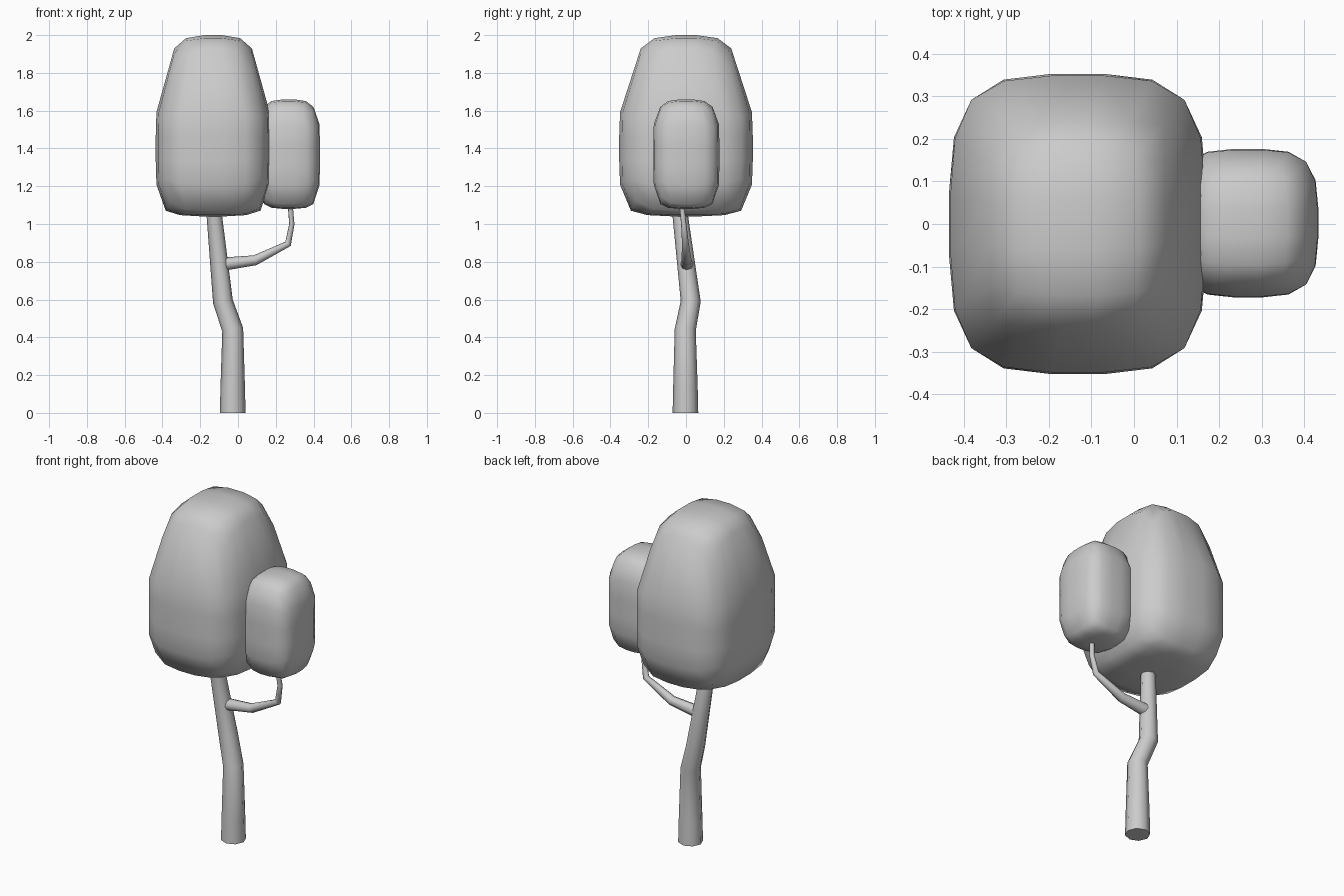
import bpy, bmesh

if "Cube" in bpy.data.objects:
    bpy.data.objects.remove(bpy.data.objects["Cube"])


def lerp_table(table, u):
    """Piecewise linear lookup of (z, taper) from rows (u, z, taper)."""
    for (u0, *a), (u1, *b) in zip(table, table[1:]):
        if u <= u1:
            break
    t = (u - u0) / (u1 - u0)
    return [p + (q - p) * t for p, q in zip(a, b)]


def foliage(name, center, half, table, power=3.6):
    """Gridded cube rounded to a superellipsoid, then shaped vertically."""
    bm = bmesh.new()
    bmesh.ops.create_cube(bm, size=2)
    bmesh.ops.subdivide_edges(bm, edges=bm.edges[:], cuts=4, use_grid_fill=True)
    for v in bm.verts:
        v.co /= sum(abs(c) ** power for c in v.co) ** (1 / power)
        z, taper = lerp_table(table, v.co.z)
        v.co = (center[0] + v.co.x * half[0] * taper,
                center[1] + v.co.y * half[1] * taper, z)
    for f in bm.faces:
        f.smooth = True
    mesh = bpy.data.meshes.new(name)
    bm.to_mesh(mesh)
    bm.free()
    ob = bpy.data.objects.new(name, mesh)
    bpy.context.collection.objects.link(ob)


def limb(name, points):
    """Tapered eight-sided tube through points (x, y, z, radius)."""
    cu = bpy.data.curves.new(name, 'CURVE')
    cu.dimensions = '3D'
    cu.bevel_depth = 1.0
    cu.bevel_resolution = 2
    cu.use_fill_caps = True
    sp = cu.splines.new('POLY')
    sp.points.add(len(points) - 1)
    for p, (x, y, z, r) in zip(sp.points, points):
        p.co = (x, y, z, 1)
        p.radius = r
    ob = bpy.data.objects.new(name, cu)
    bpy.context.collection.objects.link(ob)
    bpy.ops.object.select_all(action='DESELECT')
    ob.select_set(True)
    bpy.context.view_layer.objects.active = ob
    bpy.ops.object.convert(target='MESH')
    bpy.ops.object.shade_smooth_by_angle(angle=1.0)


# Large crown, narrowing towards the top
foliage("large_crown", (-0.132, 0), (0.304, 0.354),
        [(-1, 1.04, 1), (-0.825, 1.07, 1), (-0.6, 1.2, 1.03), (-0.2, 1.33, 1),
         (0.2, 1.47, 1), (0.6, 1.6, 1.03), (0.825, 1.93, 0.82), (1, 2.0, 0.82)])

# Small side crown
foliage("small_crown", (0.268, 0.002), (0.166, 0.175),
        [(-1, 1.08, 0.95), (-0.825, 1.105, 0.95), (-0.6, 1.2, 1.03), (-0.2, 1.31, 1),
         (0.2, 1.42, 1), (0.6, 1.535, 1.03), (0.825, 1.62, 0.96), (1, 1.66, 0.96)])

# Bent trunk
limb("trunk", [(-0.028, -0.003, 0, 0.068), (-0.028, -0.003, 0.13, 0.065),
               (-0.028, -0.004, 0.44, 0.056),
               (-0.08, 0.025, 0.59, 0.053), (-0.125, -0.03, 1.04, 0.041),
               (-0.132, -0.04, 1.12, 0.038)])

# Side branch carrying the small crown
limb("branch", [(-0.10, 0.005, 0.785, 0.036), (0.09, 0.003, 0.808, 0.027),
                (0.265, -0.003, 0.895, 0.018), (0.285, -0.012, 1.0, 0.014),
                (0.275, -0.025, 1.12, 0.013)])
